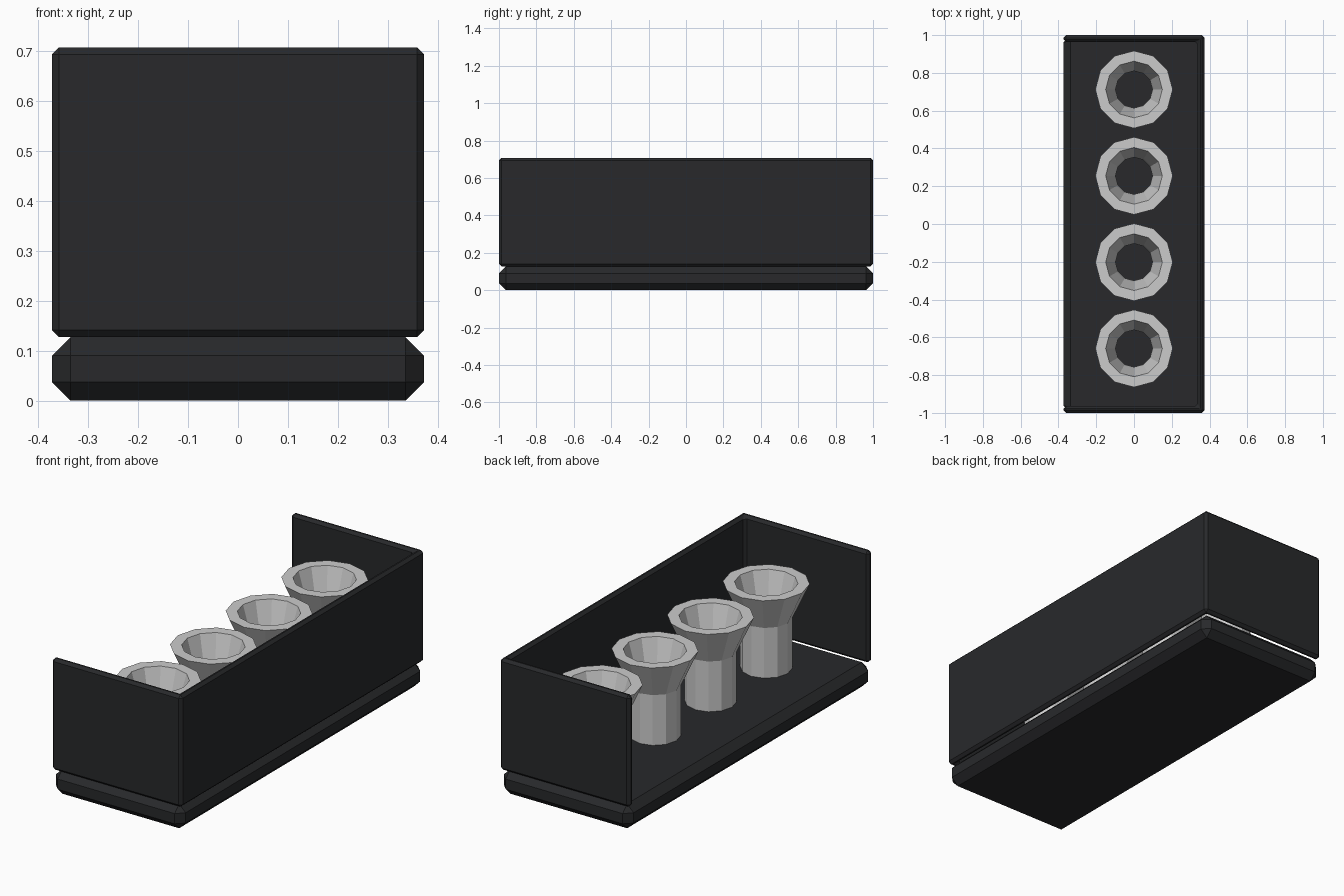
import bpy, bmesh
from math import cos, sin, tau

if "Cube" in bpy.data.objects:
    bpy.data.objects.remove(bpy.data.objects["Cube"])

dark = bpy.data.materials.new("dark_plastic")
dark.diffuse_color = (0.021, 0.022, 0.024, 1)
dark.use_nodes = True
dark.node_tree.nodes["Principled BSDF"].inputs["Base Color"].default_value = dark.diffuse_color


def make_object(name, bm, bevel=0.0, material=None):
    bmesh.ops.recalc_face_normals(bm, faces=bm.faces)
    mesh = bpy.data.meshes.new(name)
    bm.to_mesh(mesh)
    bm.free()
    obj = bpy.data.objects.new(name, mesh)
    bpy.context.collection.objects.link(obj)
    if material:
        mesh.materials.append(material)
    if bevel:
        mod = obj.modifiers.new("chamfer", 'BEVEL')
        mod.width = bevel
        mod.segments = 1
        mod.limit_method = 'ANGLE'
    return obj


def extrude_outline(name, outline, z0, z1, bevel):
    bm = bmesh.new()
    face = bm.faces.new([bm.verts.new((x, y, z0)) for x, y in outline])
    ext = bmesh.ops.extrude_face_region(bm, geom=[face], use_keep_orig=True)
    top = [v for v in ext["geom"] if isinstance(v, bmesh.types.BMVert)]
    bmesh.ops.translate(bm, verts=top, vec=(0, 0, z1 - z0))
    return make_object(name, bm, bevel, dark)


def revolve(name, profile, y, sides=12):
    # closed (radius, z) profile turned around a vertical axis
    bm = bmesh.new()
    rings = [[bm.verts.new((r * cos(tau * i / sides), y + r * sin(tau * i / sides), z))
              for i in range(sides)] for r, z in profile]
    for k, a in enumerate(rings):
        b = rings[(k + 1) % len(rings)]
        for i in range(sides):
            j = (i + 1) % sides
            bm.faces.new((a[i], a[j], b[j], b[i]))
    return make_object(name, bm)


W, L, T = 0.373, 1.0, 0.036
BASE_TOP, WALL_TOP = 0.127, 0.708

# chamfered base slab
extrude_outline("base", [(-W, -L), (W, -L), (W, L), (-W, L)], 0, BASE_TOP, 0.037)

# three-sided wall, open towards -x
extrude_outline("wall", [(-W, -L), (W, -L), (W, L), (-W, L),
                         (-W, L - T), (W - T, L - T), (W - T, -L + T), (-W, -L + T)],
                BASE_TOP, WALL_TOP, 0.014)

# row of hollow funnels
funnel = [(0.123, BASE_TOP), (0.123, 0.388), (0.205, 0.567),
          (0.150, 0.567), (0.106, 0.42), (0.098, 0.388), (0.098, BASE_TOP)]
for n in range(4):
    revolve(f"funnel_{n + 1}", funnel, 0.712 - n * 0.457)
